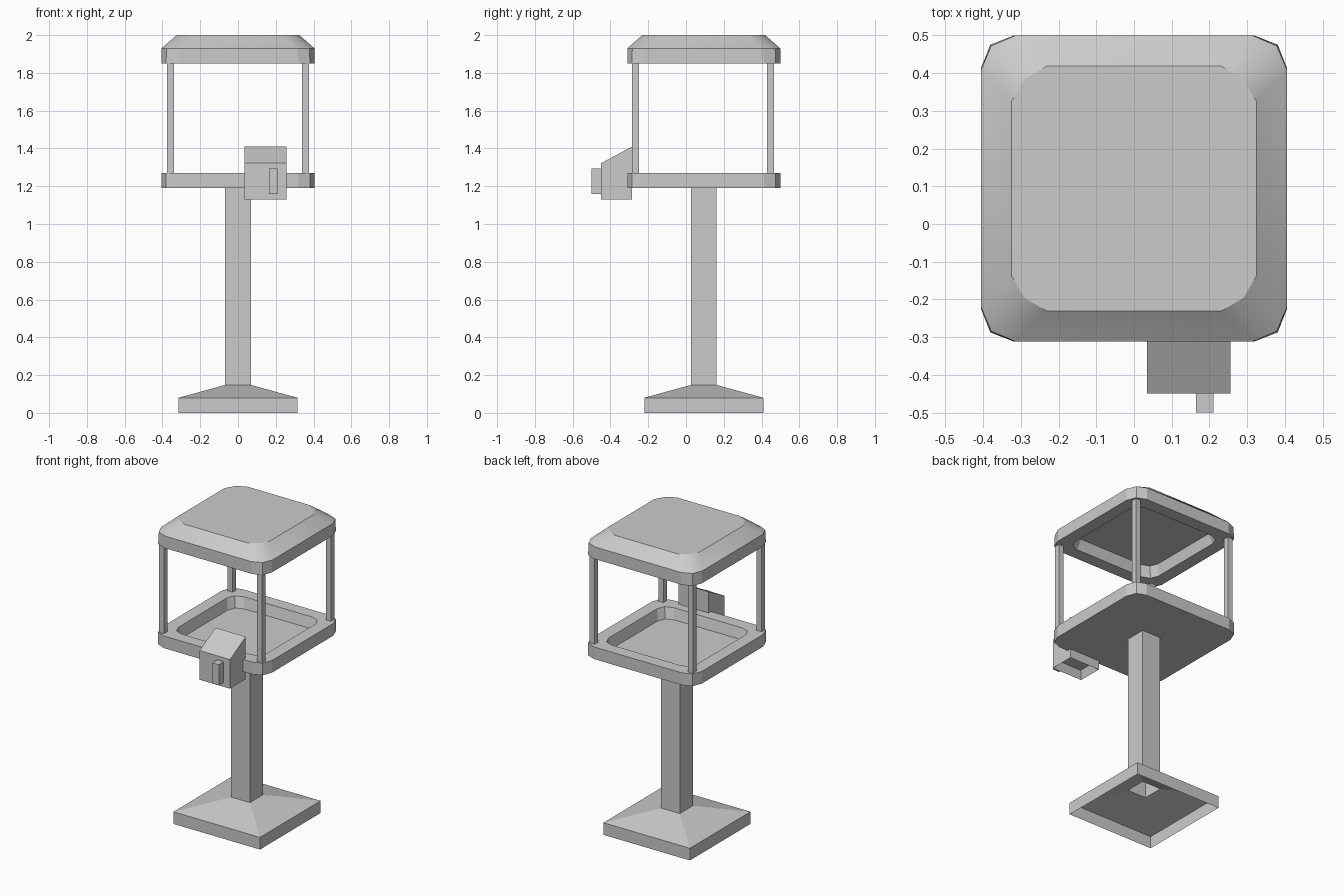
import bpy, bmesh
from mathutils import Matrix, Vector

if "Cube" in bpy.data.objects:
    bpy.data.objects.remove(bpy.data.objects["Cube"])

CY = 0.094  # centre of the column, tray and roof in y


def finish(name, bm):
    bmesh.ops.recalc_face_normals(bm, faces=bm.faces[:])
    me = bpy.data.meshes.new(name)
    bm.to_mesh(me)
    bm.free()
    ob = bpy.data.objects.new(name, me)
    bpy.context.collection.objects.link(ob)
    return ob


def ring(h, z, cut=0.0, mid=0.0):
    """Square outline of half width h, corners cut in two segments."""
    corner = [(h, h - cut), (h - mid, h - mid), (h - cut, h)] if cut else [(h, h)]
    pts = []
    for c, s in ((1, 0), (0, 1), (-1, 0), (0, -1)):
        pts += [(x * c - y * s, x * s + y * c + CY, z) for x, y in corner]
    return pts


def loft(name, rings, cap_start=True, cap_end=True):
    bm = bmesh.new()
    loops = [[bm.verts.new(p) for p in r] for r in rings]
    n = len(loops[0])
    for a, b in zip(loops, loops[1:]):
        for i in range(n):
            j = (i + 1) % n
            bm.faces.new((a[i], a[j], b[j], b[i]))
    if cap_start:
        bm.faces.new(loops[0])
    if cap_end:
        bm.faces.new(loops[-1])
    return finish(name, bm)


def box(name, lo, hi):
    lo, hi = Vector(lo), Vector(hi)
    bm = bmesh.new()
    bmesh.ops.create_cube(bm, size=1, matrix=Matrix.Translation((lo + hi) / 2)
                          @ Matrix.Diagonal((*(hi - lo), 1)))
    return finish(name, bm)


# Hollow foot and column, open underneath
loft("foot_and_column", [ring(0.315, 0), ring(0.315, 0.08), ring(0.068, 0.148),
                         ring(0.068, 1.19)], cap_start=False)

# Tray with sunken floor
loft("tray", [ring(0.305, 1.2, 0.07, 0.02), ring(0.322, 1.27, 0.07, 0.02),
              ring(0.405, 1.27, 0.085, 0.024), ring(0.405, 1.19, 0.085, 0.024)])

# Roof with sloped edge and recessed ceiling
roof = loft("roof", [ring(0.305, 1.92, 0.07, 0.02), ring(0.322, 1.85, 0.07, 0.02),
                     ring(0.405, 1.85, 0.085, 0.024), ring(0.405, 1.93, 0.09, 0.027),
                     ring(0.325, 2.0, 0.095, 0.035)])
# Smooth only the sloped band
for p in roof.data.polygons:
    p.use_smooth = p.center.z > 1.94 and p.normal.z < 0.99

# Four corner posts
for sx, side in ((-1, "left"), (1, "right")):
    for sy, end in ((-1, "front"), (1, "back")):
        x, y = sx * 0.358, CY - 0.004 + sy * 0.358
        box(f"{end}_{side}_post", (x - 0.018, y - 0.018, 1.265),
            (x + 0.018, y + 0.018, 1.855))

# Coin box: side profile (y, z) extruded in x, with a chute recess underneath
profile = [(-0.449, 1.13), (-0.285, 1.13), (-0.285, 1.41), (-0.449, 1.322)]
bm = bmesh.new()
face = bm.faces.new([bm.verts.new((0.035, y, z)) for y, z in profile])
ext = bmesh.ops.extrude_face_region(bm, geom=[face], use_keep_orig=True)
bmesh.ops.translate(bm, vec=(0.221, 0, 0),
                    verts=[v for v in ext["geom"] if isinstance(v, bmesh.types.BMVert)])
bmesh.ops.recalc_face_normals(bm, faces=bm.faces[:])
bottom = min(bm.faces, key=lambda f: f.calc_center_median().z)
bmesh.ops.inset_region(bm, faces=[bottom], thickness=0.03)
bmesh.ops.translate(bm, verts=bottom.verts[:], vec=(0, 0, 0.05))
finish("coin_box", bm)

# Handle on the coin box
box("coin_handle", (0.164, -0.5, 1.16), (0.21, -0.445, 1.295))
